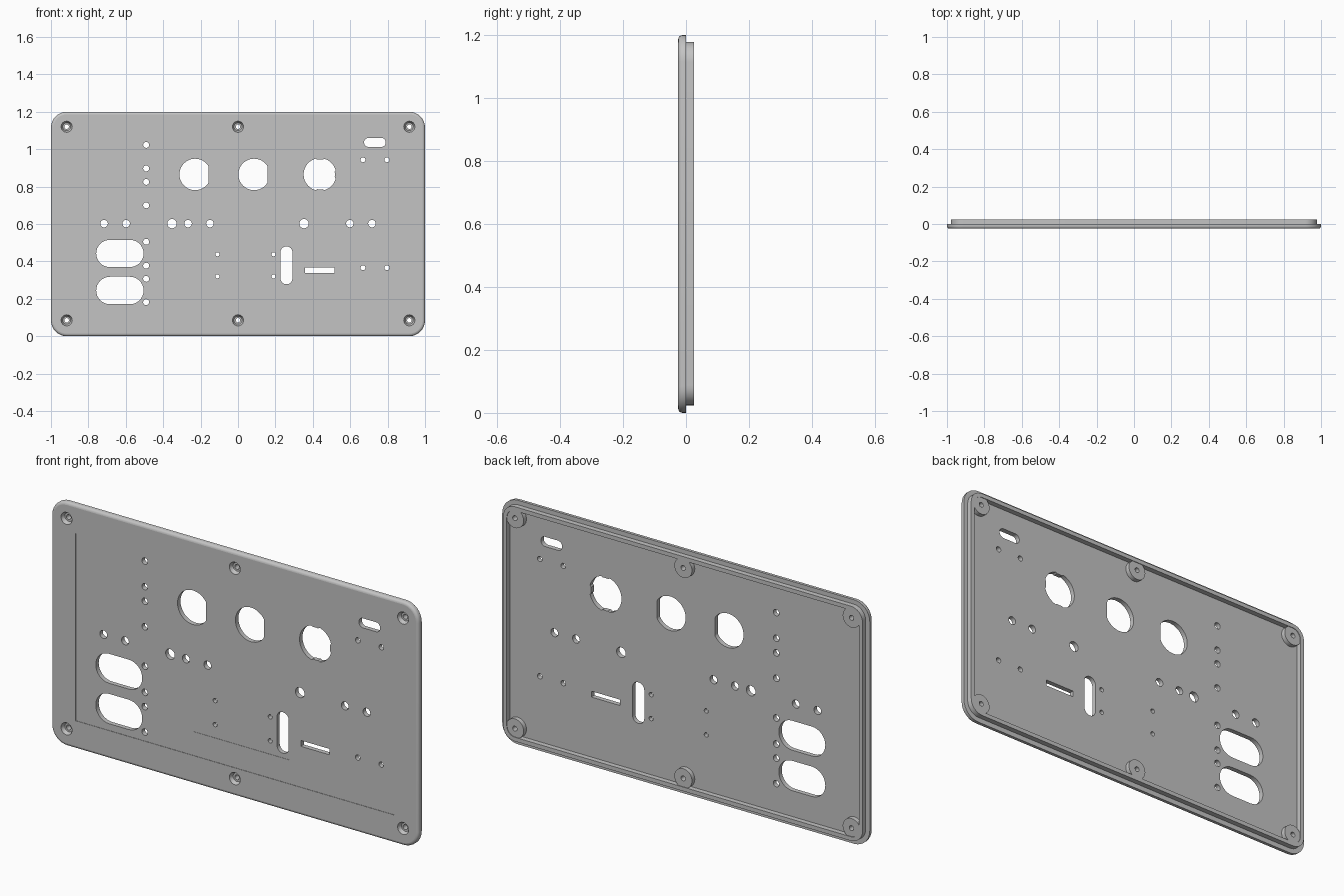
import bpy, bmesh, math

if "Cube" in bpy.data.objects:
    bpy.data.objects.remove(bpy.data.objects["Cube"])

grey = bpy.data.materials.new("light_grey")
grey.diffuse_color = (0.55, 0.55, 0.55, 1)
grey.use_nodes = True
grey.node_tree.nodes["Principled BSDF"].inputs["Base Color"].default_value = grey.diffuse_color


def rounded(x0, x1, z0, z1, r, n=8):
    """Rounded rectangle outline in the xz plane."""
    pts = []
    for cx, cz, a in ((x1 - r, z1 - r, 0), (x0 + r, z1 - r, 90),
                      (x0 + r, z0 + r, 180), (x1 - r, z0 + r, 270)):
        for k in range(n + 1):
            t = math.radians(a + 90 * k / n)
            pts.append((cx + r * math.cos(t), cz + r * math.sin(t)))
    return pts


def rect(x0, x1, z0, z1):
    return [(x1, z1), (x0, z1), (x0, z0), (x1, z0)]


def circle(x, z, r, n=24):
    return [(x + r * math.cos(2 * math.pi * k / n), z + r * math.sin(2 * math.pi * k / n))
            for k in range(n)]


def loft(bm, layers, ring=False):
    """Skin outlines (points, y); cap the ends, or wrap round into a ring."""
    loops = [[bm.verts.new((x, y, z)) for x, z in pts] for pts, y in layers]
    pairs = list(zip(loops, loops[1:]))
    if ring:
        pairs.append((loops[-1], loops[0]))
    else:
        bm.faces.new(loops[0])
        bm.faces.new(loops[-1][::-1])
    for a, b in pairs:
        for i in range(len(a)):
            j = (i + 1) % len(a)
            bm.faces.new((a[i], a[j], b[j], b[i]))


def make(name, parts, ring=False):
    bm = bmesh.new()
    for layers in parts:
        loft(bm, layers, ring)
    bmesh.ops.recalc_face_normals(bm, faces=bm.faces)
    me = bpy.data.meshes.new(name)
    bm.to_mesh(me)
    bm.free()
    me.materials.append(grey)
    ob = bpy.data.objects.new(name, me)
    bpy.context.collection.objects.link(ob)
    return ob


def activate(ob):
    bpy.ops.object.select_all(action='DESELECT')
    ob.select_set(True)
    bpy.context.view_layer.objects.active = ob


def cut(ob, outlines):
    """Subtract prisms or stepped cutters from an object."""
    cutter = make("cutter", outlines)
    cutter.hide_render = True
    mod = ob.modifiers.new("cut", 'BOOLEAN')
    mod.operation, mod.solver, mod.object = 'DIFFERENCE', 'EXACT', cutter
    activate(ob)
    bpy.ops.object.modifier_apply(modifier=mod.name)
    bpy.data.objects.remove(cutter)


def finish(ob):
    activate(ob)
    bpy.ops.object.shade_smooth_by_angle(angle=math.radians(35))
    for p in ob.data.polygons:      # keep the broad faces truly flat
        if abs(p.normal.y) > 0.99:
            p.use_smooth = False


def through(pts):
    return [(pts, -0.05), (pts, 0.05)]


# Face plate with rounded front edge
F = 0.014
layers = []
for k in range(5):
    t = math.radians(90 * k / 4)
    d = F * (1 - math.sin(t))
    layers.append((rounded(-1 + d, 1 - d, d, 1.2 - d, 0.085 - d), -0.025 + F * (1 - math.cos(t))))
layers.append((rounded(-1, 1, 0, 1.2, 0.085), 0))
plate = make("face_plate", [layers])

# Shallow label recess and deeper display recess
for pts, depth in ((rect(-0.866, 0.866, 0.138, 1.06), 0.002),
                   (rect(-0.23, 0.30, 0.255, 0.50), 0.0035)):
    cut(plate, [[(pts, -0.05), (pts, -0.025 + depth)]])

# Round holes: radius, then centres
holes = []
round_holes = (
    (0.016, [(-0.491, z) for z in (1.023, 0.897, 0.825, 0.70, 0.505, 0.377, 0.307, 0.182)]),
    (0.020, [(x, 0.602) for x in (-0.716, -0.598, -0.267, -0.15, 0.598, 0.716)]),
    (0.025, [(-0.353, 0.602), (0.353, 0.602)]),
    (0.013, [(x, z) for x in (0.668, 0.796) for z in (0.943, 0.366)]),
    (0.011, [(x, z) for x in (-0.11, 0.19) for z in (0.438, 0.32)]),
)
for r, centres in round_holes:
    holes += [through(circle(x, z, r)) for x, z in centres]

# Slots and windows
holes += [through(rounded(*s)) for s in (
    (-0.758, -0.505, 0.37, 0.515, 0.072), (-0.758, -0.505, 0.171, 0.318, 0.073),
    (0.227, 0.291, 0.278, 0.48, 0.0315), (0.674, 0.79, 1.012, 1.06, 0.0235))]
holes.append(through(rect(0.358, 0.515, 0.339, 0.368)))

# Two round openings with one flat side
for cx in (-0.229, 0.086):
    holes.append(through([(min(x, cx + 0.072), z) for x, z in circle(cx, 0.865, 0.084, 64)
                          if x < cx + 0.076]))

# Keyed round opening with small inward tabs
keyed = []
for k in range(72):
    a = 5 * k
    tab = any(abs((a - c + 180) % 360 - 180) <= 10 for c in (0, 90, 270))
    r = 0.080 if tab else 0.087
    keyed.append((0.438 + r * math.cos(math.radians(a)), 0.865 + r * math.sin(math.radians(a))))
holes.append(through(keyed))

# Stepped screw holes
screws = [(x, z) for x in (-0.916, 0, 0.916) for z in (0.085, 1.12)]
for x, z in screws:
    holes.append([(circle(x, z, 0.03), -0.05), (circle(x, z, 0.03), -0.024),
                  (circle(x, z, 0.021), -0.008), (circle(x, z, 0.012), -0.008),
                  (circle(x, z, 0.012), 0.05)])
cut(plate, holes)
finish(plate)

# Raised lip round the back
outer = rounded(-0.978, 0.978, 0.024, 1.178, 0.064)
inner = rounded(-0.958, 0.958, 0.044, 1.158, 0.044)
finish(make("back_lip", [[(outer, -0.001), (outer, 0.025), (inner, 0.025), (inner, -0.001)]],
            ring=True))

# Screw bosses on the back
bosses = []
for x, z in screws:
    o, i = circle(x, z, 0.048, 32), circle(x, z, 0.012, 32)
    bosses.append([(o, -0.001), (o, 0.022), (i, 0.022), (i, -0.001)])
finish(make("screw_bosses", bosses, ring=True))
